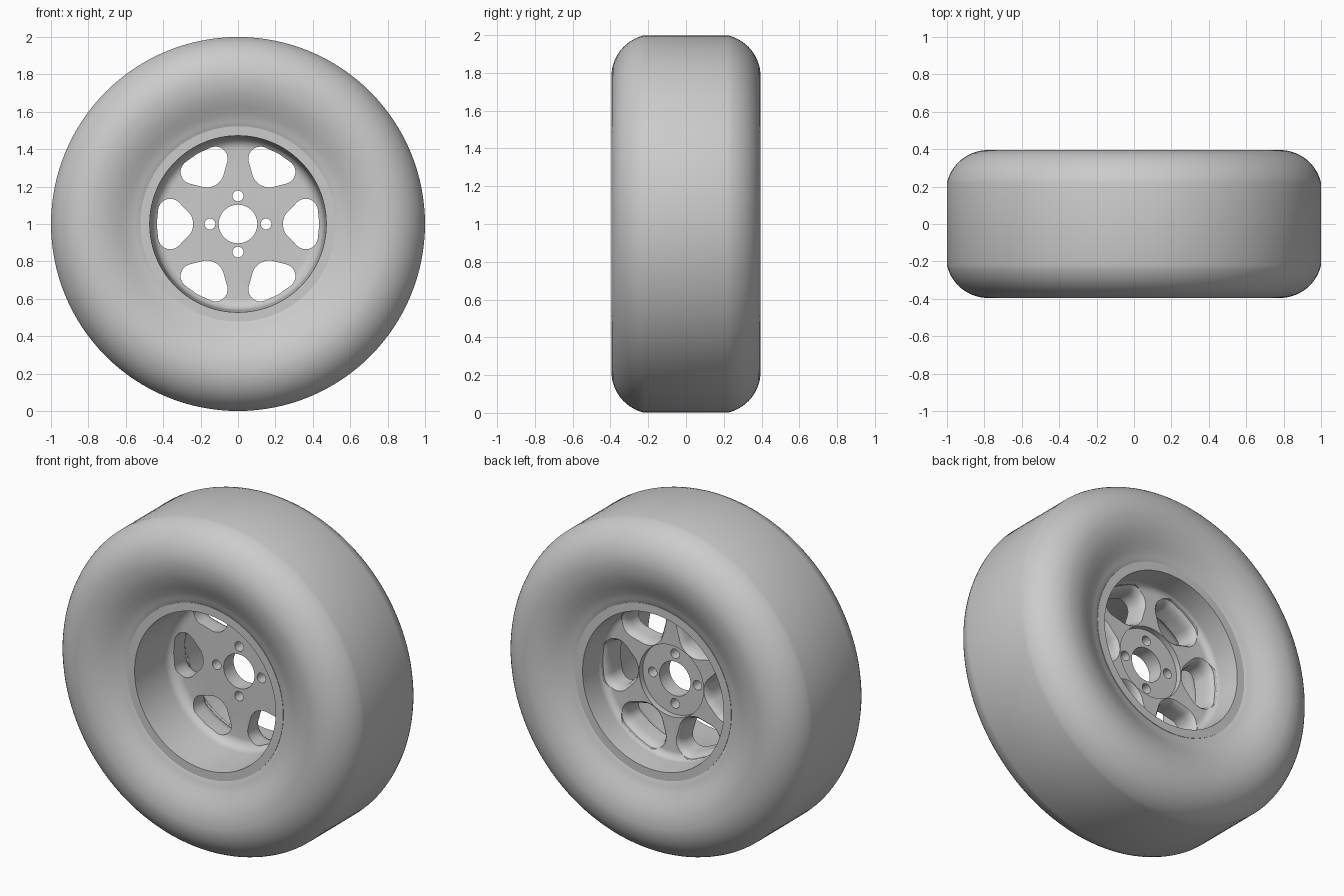
import bpy, bmesh
from math import sin, cos, pi, radians
from mathutils import Matrix, Vector

cube = bpy.data.objects.get("Cube")
if cube:
    bpy.data.objects.remove(cube, do_unlink=True)

grey = bpy.data.materials.new("plain_grey")
grey.use_nodes = True
GREY = (0.6, 0.6, 0.6, 1)
grey.diffuse_color = GREY
grey.node_tree.nodes["Principled BSDF"].inputs["Base Color"].default_value = GREY

AXLE = Vector((0, 0, 1))
SEGMENTS = 128


def make_object(name, bm):
    bmesh.ops.remove_doubles(bm, verts=bm.verts, dist=1e-5)
    bmesh.ops.recalc_face_normals(bm, faces=bm.faces)
    mesh = bpy.data.meshes.new(name)
    bm.to_mesh(mesh)
    bm.free()
    mesh.materials.append(grey)
    obj = bpy.data.objects.new(name, mesh)
    obj.location = AXLE
    bpy.context.collection.objects.link(obj)
    return obj


def select_only(obj):
    bpy.ops.object.select_all(action='DESELECT')
    obj.select_set(True)
    bpy.context.view_layer.objects.active = obj


def lathe(name, profile):
    """Spin a closed (radius, y) outline around the axle."""
    bm = bmesh.new()
    verts = [bm.verts.new((r, y, 0)) for r, y in profile]
    edges = [bm.edges.new((v, verts[i - 1])) for i, v in enumerate(verts)]
    bmesh.ops.spin(bm, geom=verts + edges, cent=(0, 0, 0), axis=(0, 1, 0),
                   angle=2 * pi, steps=SEGMENTS, use_merge=True)
    return make_object(name, bm)


def arc(r, y, radius, start, end, steps):
    """Points on an arc; zero degrees points outward, ninety toward the back."""
    angles = [radians(start + (end - start) * i / steps) for i in range(steps + 1)]
    return [(r + radius * cos(a), y + radius * sin(a)) for a in angles]


def loft(bm, rings, turn):
    """Closed tube through (y, outline) rings, turned about the axle."""
    rot = Matrix.Rotation(turn, 3, 'Y')
    loops = [[bm.verts.new(rot @ Vector((x, y, z))) for x, z in pts] for y, pts in rings]
    for low, high in zip(loops, loops[1:]):
        for i in range(len(low)):
            bm.faces.new((low[i - 1], low[i], high[i], high[i - 1]))
    bm.faces.new(loops[0])
    bm.faces.new(loops[-1])


def window_outline(grow):
    """Rounded outline wrapped around four circles (x, z, radius)."""
    circles = [(.335, 0, .095), (.37, 0, .064), (.362, .07, .065), (.362, -.07, .065)]
    points = []
    for i in range(48):
        nx, nz = cos(2 * pi * i / 48), sin(2 * pi * i / 48)
        x, z, r = max(circles, key=lambda c: c[0] * nx + c[1] * nz + c[2])
        points.append((x + (r + grow) * nx, z + (r + grow) * nz))
    return points


def circle_outline(x, radius, steps):
    return [(x + radius * cos(2 * pi * i / steps), radius * sin(2 * pi * i / steps))
            for i in range(steps)]


# Tyre: flat tread, round shoulders, sidewalls dipping to the rim
shoulder = arc(.78, .17, .225, 13, 90, 14)
sidewall = [(.73, .391), (.68, .377), (.63, .355), (.59, .334), (.55, .317), (.515, .31), (.49, .29)]
half = shoulder + sidewall
tyre = lathe("tyre", half + [(r, -y) for r, y in reversed(half)])

# Rim: barrel with lips, thick plate set toward the back, recessed hub
back_side = [(.50, .27), (.522, .30), (.522, .314), (.472, .314), (.462, .19)]
back_side += arc(.422, .18, .04, 0, -90, 6)
hub = [(.215, .14), (.215, .105), (.103, .105), (.103, .01), (.25, .01)]
front_side = arc(.40, -.045, .06, 90, 0, 6)
front_side += [(.472, -.314), (.522, -.314), (.522, -.30), (.50, -.27)]
rim = lathe("rim", back_side + hub + front_side)

# Cutter for six flared windows and four bolt holes
bm = bmesh.new()
window = [(-.1, 0), (.085, 0), (.105, .003), (.122, .008), (.134, .015), (.142, .024), (.16, .024)]
for i in range(6):
    loft(bm, [(y, window_outline(g)) for y, g in window], i * pi / 3)
for i in range(4):
    bolt = circle_outline(.15, .029, 24)
    loft(bm, [(-.1, bolt), (.2, bolt)], i * pi / 2)
cutter = make_object("hole_cutter", bm)
cutter.hide_render = True

cut = rim.modifiers.new("holes", 'BOOLEAN')
cut.object = cutter
cut.operation = 'DIFFERENCE'
cut.solver = 'EXACT'
select_only(rim)
bpy.ops.object.modifier_apply(modifier=cut.name)
bpy.data.objects.remove(cutter, do_unlink=True)

for obj, angle in ((tyre, 30), (rim, 32)):
    select_only(obj)
    bpy.ops.object.shade_smooth_by_angle(angle=radians(angle))
